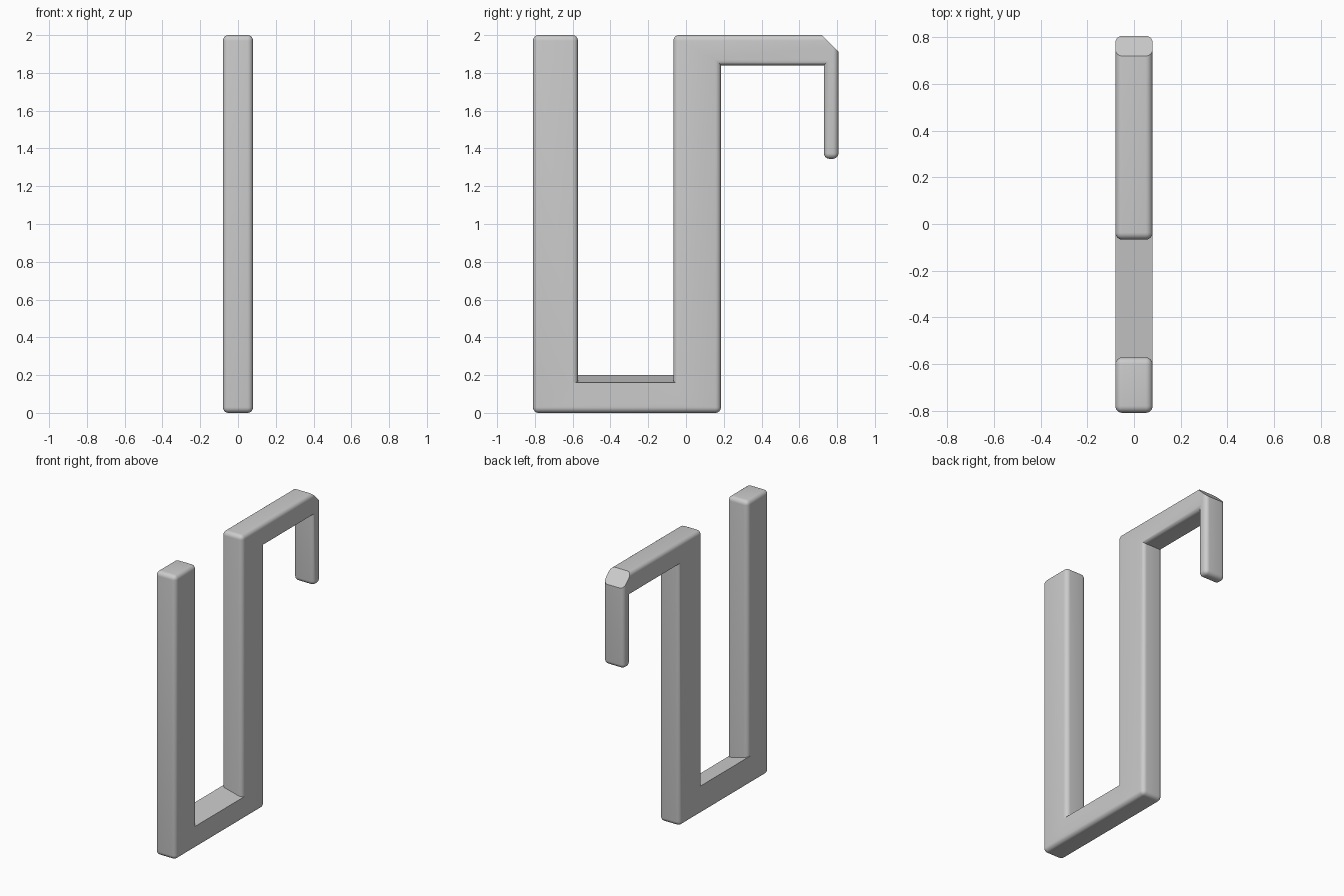
import bpy, bmesh
from mathutils import Vector

cube = bpy.data.objects.get("Cube")
if cube:
    bpy.data.objects.remove(cube, do_unlink=True)

HALF = 0.08      # half thickness across x
ROUND = 0.03     # edge rounding radius

grey = bpy.data.materials.new("plain_grey")
grey.use_nodes = True
colour = (0.6, 0.6, 0.6, 1)
grey.diffuse_color = colour
grey.node_tree.nodes["Principled BSDF"].inputs["Base Color"].default_value = colour


def prism(points, axis, start, length):
    """Extrude a closed outline of 3D points along an axis."""
    bm = bmesh.new()
    face = bm.faces.new([bm.verts.new(p) for p in points])
    result = bmesh.ops.extrude_face_region(bm, geom=[face])
    moved = [v for v in result["geom"] if isinstance(v, bmesh.types.BMVert)]
    bmesh.ops.translate(bm, verts=moved, vec=Vector(axis) * length)
    bmesh.ops.translate(bm, verts=bm.verts[:], vec=Vector(axis) * start)
    bmesh.ops.recalc_face_normals(bm, faces=bm.faces[:])
    return bm


def make_object(bm, name):
    mesh = bpy.data.meshes.new(name)
    bm.to_mesh(mesh)
    bm.free()
    mesh.materials.append(grey)
    obj = bpy.data.objects.new(name, mesh)
    bpy.context.collection.objects.link(obj)
    return obj


# Bent bar: front post, base, back post, top arm and hook tip in one outline
outline = [(-0.81, 0), (0.185, 0), (0.185, 1.84), (0.73, 1.84), (0.73, 1.345),
           (0.807, 1.345), (0.807, 2), (-0.067, 2), (-0.067, 0.1),
           (-0.572, 0.1), (-0.572, 2), (-0.81, 2)]
bm = prism([(0, y, z) for y, z in outline], (1, 0, 0), -HALF, 2 * HALF)

# Round every outer edge, leaving the inside corners crisp
bm.normal_update()
outer = [e for e in bm.edges if e.is_convex]
bmesh.ops.bevel(bm, geom=outer, offset=ROUND, offset_type='OFFSET', segments=6,
                profile=0.5, affect='EDGES', clamp_overlap=True)

# Flat slanted cut on the hook's upper corner
cut = bmesh.ops.bisect_plane(bm, geom=bm.verts[:] + bm.edges[:] + bm.faces[:],
                             plane_co=(0, 0.72, 2), plane_no=(0, 1, 1),
                             clear_outer=True)
rim = [e for e in cut["geom_cut"] if isinstance(e, bmesh.types.BMEdge)]
bmesh.ops.contextual_create(bm, geom=rim)
bmesh.ops.recalc_face_normals(bm, faces=bm.faces[:])
hook = make_object(bm, "hook_bar")

# Slot floor: sharp-edged block whose top slopes towards +x
section = [(-HALF, 0.05), (HALF, 0.05), (HALF, 0.16), (-HALF, 0.2)]
floor = make_object(prism([(x, 0, z) for x, z in section], (0, 1, 0), -0.602, 0.565),
                    "slot_floor")
floor.hide_render = True

# Merge the floor into the bar
bpy.context.view_layer.objects.active = hook
hook.select_set(True)
union = hook.modifiers.new("join_floor", 'BOOLEAN')
union.operation = 'UNION'
union.solver = 'EXACT'
union.object = floor
bpy.ops.object.modifier_apply(modifier=union.name)
bpy.data.objects.remove(floor, do_unlink=True)

bpy.ops.object.select_all(action='DESELECT')
hook.select_set(True)
bpy.ops.object.shade_smooth_by_angle(angle=0.6)
